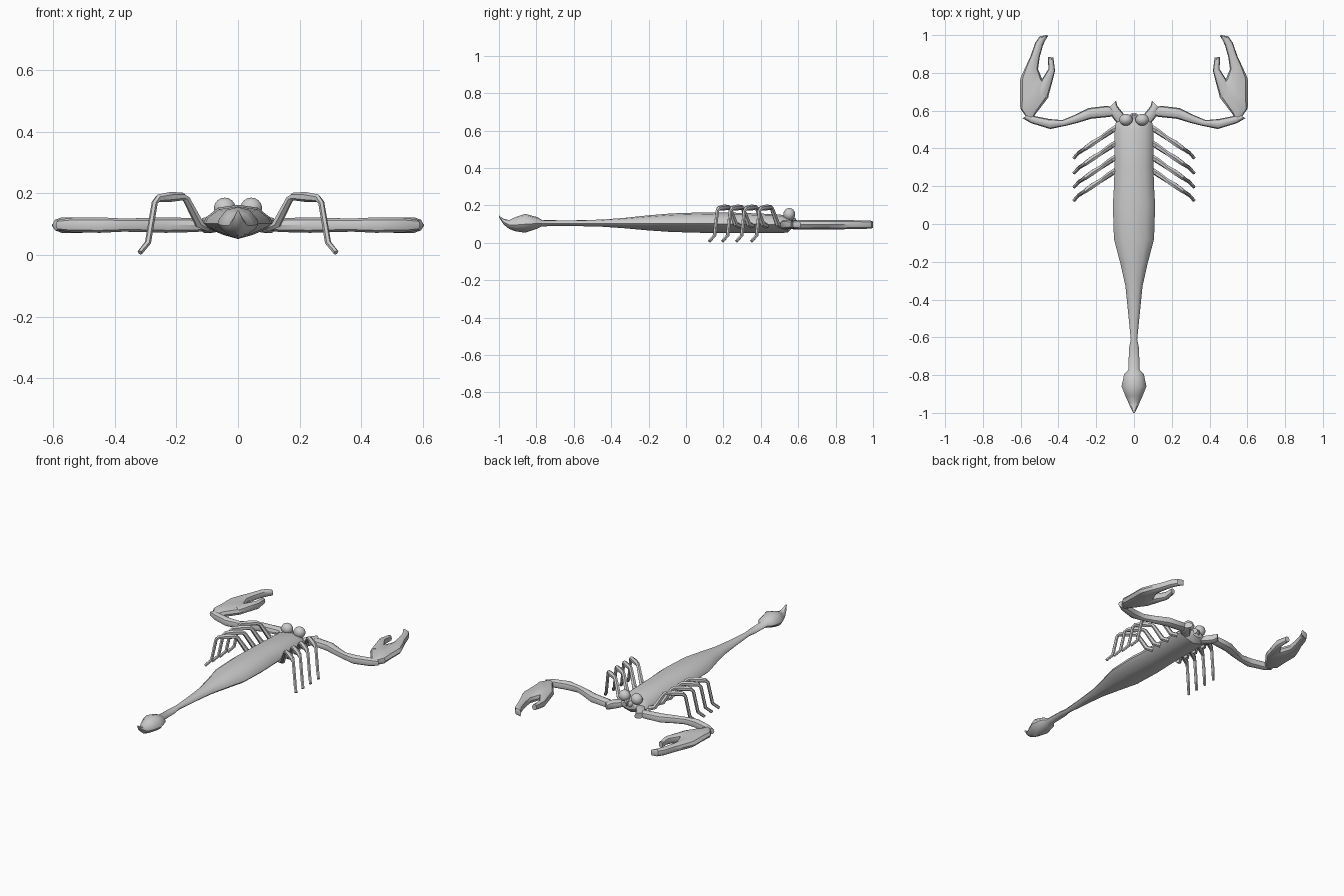
import bpy, bmesh, math
from mathutils import Vector


def skin(name, rings, mirror=False, angle=35):
    """Join equal-sized rings into a closed surface."""
    bm = bmesh.new()
    loops = [[bm.verts.new(p) for p in r] for r in rings]
    n = len(loops[0])
    for a, b in zip(loops, loops[1:]):
        for i in range(n):
            j = (i + 1) % n
            bm.faces.new((a[i], a[j], b[j], b[i]))
    bm.faces.new(loops[0])
    bm.faces.new(loops[-1])
    bmesh.ops.recalc_face_normals(bm, faces=bm.faces)
    me = bpy.data.meshes.new(name)
    bm.to_mesh(me)
    bm.free()
    me.shade_smooth()
    me.set_sharp_from_angle(angle=math.radians(angle))
    ob = bpy.data.objects.new(name, me)
    bpy.context.collection.objects.link(ob)
    if mirror:
        ob.modifiers.new("mirror", 'MIRROR')
    return ob


def flat_loft(name, pairs, hz=0.026, z=0.097):
    """Limb lying flat: each pair is the left and right edge seen from above."""
    rings = []
    for lx, ly, rx, ry, k in pairs:
        l, r = Vector((lx, ly, z)), Vector((rx, ry, z))
        c, h = (l + r) / 2, (r - l) / 2
        ring = []
        for i in range(10):
            a = math.tau * i / 10
            s = math.sin(a)
            ring.append(c + h * math.cos(a) + Vector((0, 0, hz * k * math.copysign(abs(s) ** 0.8, s))))
        rings.append(ring)
    return skin(name, rings, True)


def tube(name, pts, sides=6):
    """Limb along a 3D path of (x, y, z, radius)."""
    P = [Vector(p[:3]) for p in pts]
    rings = []
    for i, p in enumerate(P):
        t = (P[min(i + 1, len(P) - 1)] - P[max(i - 1, 0)]).normalized()
        u = t.cross(Vector((0.57, -0.82, 0)).cross(Vector((0, 0, 1)))).normalized()
        v = t.cross(u)
        rings.append([p + (u * math.cos(a) + v * math.sin(a)) * pts[i][3]
                      for a in (math.tau * k / sides for k in range(sides))])
    return skin(name, rings, True)


# body, tail and sting: y, half width, bottom, top
body = [(0.575, 0.05, 0.085, 0.125), (0.545, 0.095, 0.055, 0.14), (0.50, 0.103, 0.052, 0.152),
        (0.30, 0.103, 0.052, 0.16), (0.20, 0.106, 0.052, 0.162), (0.10, 0.112, 0.053, 0.163),
        (-0.08, 0.106, 0.058, 0.157), (-0.21, 0.072, 0.067, 0.146), (-0.33, 0.045, 0.078, 0.133),
        (-0.45, 0.033, 0.086, 0.124), (-0.61, 0.017, 0.09, 0.12), (-0.66, 0.027, 0.09, 0.12),
        (-0.77, 0.029, 0.088, 0.122), (-0.795, 0.052, 0.076, 0.137), (-0.86, 0.066, 0.054, 0.155),
        (-0.91, 0.046, 0.061, 0.138), (-0.945, 0.03, 0.074, 0.121), (-0.975, 0.017, 0.098, 0.128),
        (-1.0, 0.004, 0.135, 0.146)]
half = [(0.58, 0.82), (0.93, 0.25), (1, -0.1), (0.85, -0.4), (0.45, -0.75)]
section = [(0, 1)] + half + [(0, -1)] + [(-x, z) for x, z in reversed(half)]
skin("body_and_tail", [[(x * w, y, (lo + hi) / 2 + z * (hi - lo) / 2) for x, z in section]
                       for y, w, lo, hi in body], angle=40)

# eyes
for side in (-1, 1):
    bpy.ops.mesh.primitive_uv_sphere_add(segments=14, ring_count=9, radius=1,
                                         location=(side * 0.043, 0.552, 0.152))
    eye = bpy.context.object
    eye.name = "eye"
    eye.scale = (0.036, 0.032, 0.034)
    bpy.ops.object.shade_smooth()

# mouthparts between the eyes
flat_loft("mouthpart", [(0.003, 0.54, 0.04, 0.54, 0.9), (0.003, 0.575, 0.03, 0.57, 0.8),
                        (0.004, 0.588, 0.016, 0.584, 0.4)], z=0.12)

# shoulder joints
flat_loft("shoulder", [(0.04, 0.565, 0.08, 0.525, 0.8), (0.068, 0.60, 0.112, 0.56, 1),
                       (0.088, 0.625, 0.122, 0.585, 1), (0.095, 0.652, 0.135, 0.614, 0.7)])

# pincer arms
flat_loft("pincer_arm", [(0.092, 0.605, 0.088, 0.575, 0.6), (0.14, 0.626, 0.13, 0.567, 0.9),
                         (0.24, 0.614, 0.228, 0.557, 1), (0.32, 0.575, 0.30, 0.535, 0.9),
                         (0.38, 0.55, 0.365, 0.519, 0.85), (0.45, 0.556, 0.444, 0.503, 1),
                         (0.53, 0.572, 0.545, 0.534, 0.95), (0.56, 0.58, 0.59, 0.56, 0.7)])

# claw palm with fixed finger
flat_loft("claw", [(0.535, 0.562, 0.565, 0.558, 0.7), (0.515, 0.59, 0.602, 0.612, 1),
                   (0.452, 0.672, 0.604, 0.68, 1), (0.455, 0.745, 0.604, 0.755, 1),
                   (0.483, 0.76, 0.60, 0.775, 1), (0.508, 0.82, 0.575, 0.83, 1),
                   (0.499, 0.885, 0.547, 0.89, 0.95), (0.482, 0.945, 0.524, 0.958, 0.9),
                   (0.468, 0.975, 0.50, 0.993, 0.85), (0.454, 0.998, 0.464, 1.0, 0.7)])

# movable claw finger
flat_loft("claw_finger", [(0.455, 0.67, 0.53, 0.69, 0.9), (0.436, 0.74, 0.495, 0.755, 0.97),
                          (0.418, 0.81, 0.453, 0.82, 0.95), (0.427, 0.882, 0.456, 0.884, 0.7)])

# walking legs
for i, y in enumerate((0.50, 0.42, 0.345, 0.275)):
    tube("leg_%d" % (i + 1), [(0.095, y + 0.01, 0.09, 0.015), (0.125, y - 0.01, 0.10, 0.015),
                              (0.168, y - 0.04, 0.182, 0.012), (0.18, y - 0.048, 0.19, 0.013),
                              (0.22, y - 0.073, 0.188, 0.016), (0.258, y - 0.10, 0.184, 0.013),
                              (0.27, y - 0.108, 0.17, 0.010), (0.292, y - 0.122, 0.04, 0.010),
                              (0.318, y - 0.15, 0.008, 0.009)])
